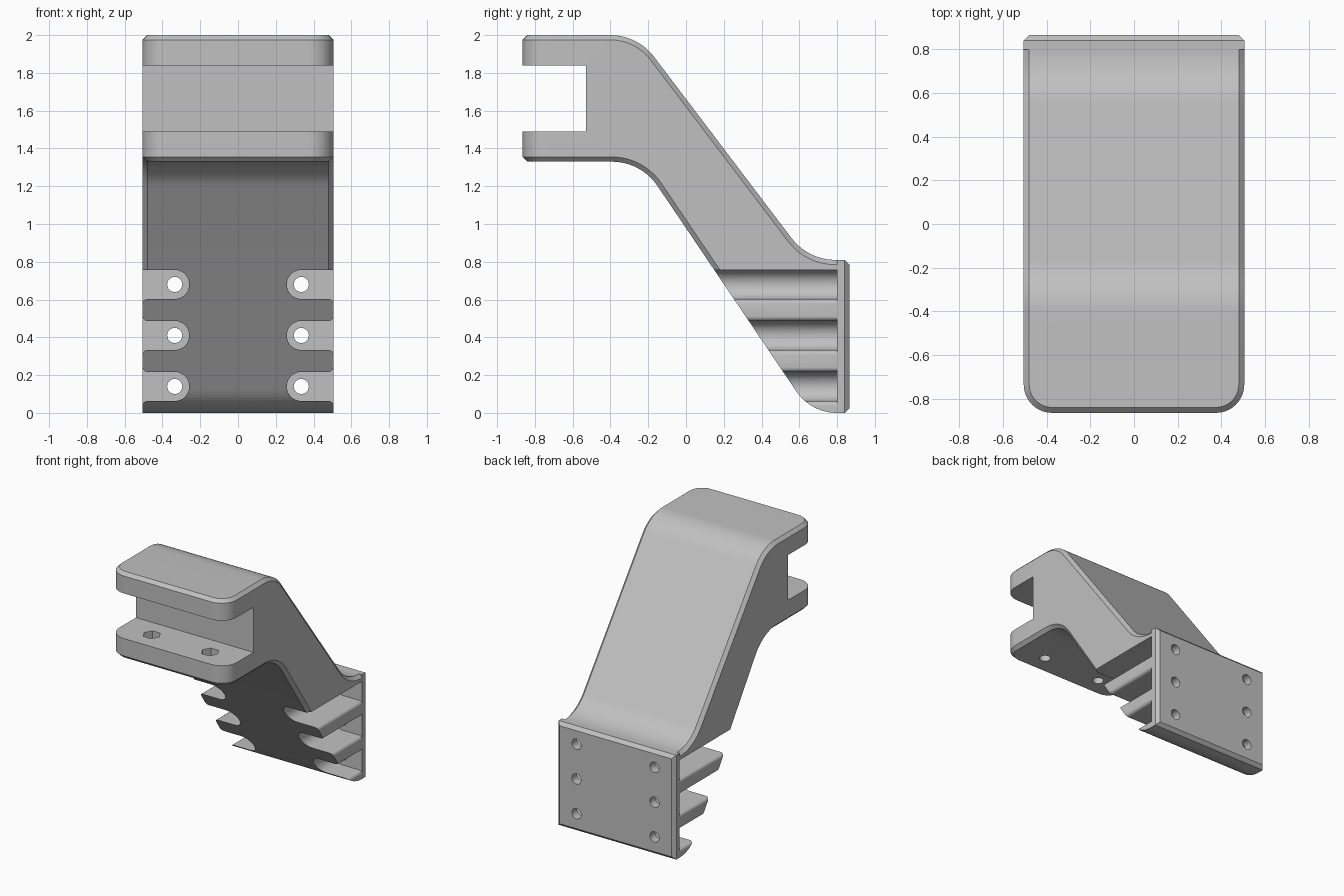
import bpy, bmesh, math
from mathutils import Vector

cube = bpy.data.objects.get("Cube")
if cube:
    bpy.data.objects.remove(cube, do_unlink=True)

W, D = 0.505, 0.865          # half width, half depth
PLATE_Y, PLATE_Z = 0.80, 0.81
SLOT_R, SLOT_X = 0.077, 0.335
SLOT_Z = (0.68, 0.41, 0.14)
SPLIT_Z = SLOT_Z[0] + SLOT_R  # upper arm ends here, ribbed foot begins
CHAMFER = 0.025

grey = bpy.data.materials.new("plain_grey")
grey.use_nodes = True
colour = (0.53, 0.53, 0.53, 1)
grey.diffuse_color = colour
grey.node_tree.nodes["Principled BSDF"].inputs["Base Color"].default_value = colour


def fillet(a, corner, b, t, n=12):
    """Arc tangent to both legs of a corner, t away from it."""
    a, c, b = Vector(a), Vector(corner), Vector(b)
    d1, d2 = (a - c).normalized(), (b - c).normalized()
    half = d1.angle(d2) / 2
    centre = c + (d1 + d2).normalized() * (t / math.cos(half))
    v1, v2 = c + d1 * t - centre, c + d2 * t - centre
    r = v1.length
    turn = math.atan2(v1.x * v2.y - v1.y * v2.x, v1.dot(v2))
    start = math.atan2(v1.y, v1.x)
    return [(centre.x + r * math.cos(start + turn * i / n),
             centre.y + r * math.sin(start + turn * i / n)) for i in range(n + 1)]


def prism(name, pts, w0, w1, place):
    """Extrude a 2D outline from w0 to w1; place maps (u, v, w) to xyz."""
    bm = bmesh.new()
    rings = [[bm.verts.new(place(u, v, w)) for u, v in pts] for w in (w0, w1)]
    n = len(pts)
    for ring in rings:
        bm.faces.new(ring)
    for i in range(n):
        j = (i + 1) % n
        bm.faces.new((rings[0][i], rings[0][j], rings[1][j], rings[1][i]))
    bmesh.ops.recalc_face_normals(bm, faces=bm.faces)
    mesh = bpy.data.meshes.new(name)
    bm.to_mesh(mesh)
    bm.free()
    mesh.materials.append(grey)
    obj = bpy.data.objects.new(name, mesh)
    bpy.context.collection.objects.link(obj)
    return obj


def bevel(obj, pick, offset, segments=1):
    bm = bmesh.new()
    bm.from_mesh(obj.data)
    bm.normal_update()
    edges = [e for e in bm.edges if pick(e)]
    bmesh.ops.bevel(bm, geom=edges, offset=offset, offset_type='OFFSET',
                    segments=segments, profile=0.5, affect='EDGES', clamp_overlap=False)
    bm.to_mesh(obj.data)
    bm.free()


def combine(obj, other, operation):
    other.hide_render = True
    mod = obj.modifiers.new("bool", 'BOOLEAN')
    mod.operation, mod.solver, mod.object = operation, 'EXACT', other
    bpy.context.view_layer.objects.active = obj
    bpy.ops.object.modifier_apply(modifier=mod.name)
    bpy.data.objects.remove(other, do_unlink=True)


def circle(cx, cy, r, n):
    return [(cx + r * math.cos(math.tau * i / n), cy + r * math.sin(math.tau * i / n))
            for i in range(n)]


def side(u, v, w):
    return (w, u, v)


def front(u, v, w):
    return (u, w, v)


def flat(u, v, w):
    return (u, v, w)


# Sloped arm with a forked front end
top_a, top_b = (-0.256, 2.0), (0.646, PLATE_Z)
low_a, low_b = (-0.238, 1.33), (0.661, 0.0)
k = (low_a[1] - SPLIT_Z) / low_a[1]
split = (low_a[0] + k * (low_b[0] - low_a[0]), SPLIT_Z)
outline = [(-D, 2.0)] + fillet((-D, 2.0), top_a, top_b, 0.145)
outline += fillet(top_a, top_b, (D, PLATE_Z), 0.145)
outline += [(PLATE_Y, PLATE_Z), (PLATE_Y, SPLIT_Z), split]
outline += fillet(low_b, low_a, (-D, 1.33), 0.155)
outline += [(-D, 1.33), (-D, 1.49), (-0.53, 1.49), (-0.53, 1.84), (-D, 1.84)]
bracket = prism("bracket", outline, -W, W, side)


def front_corner(e):
    a, b = (v.co for v in e.verts)
    return max(a.y, b.y) < -D + 0.001 and abs(a.z - b.z) > 0.05


def outer_rim(e):
    a, b = (v.co for v in e.verts)
    steep = sorted(abs(f.normal.z) for f in e.link_faces)
    in_fork = max(a.y, b.y) < -0.5 and 1.4 < a.z < 1.9
    at_foot = max(a.z, b.z) < SPLIT_Z + 0.001
    at_back = min(a.y, b.y) > PLATE_Y - 0.001
    return steep[0] < 0.01 and steep[1] > 0.3 and not (in_fork or at_foot or at_back)


bevel(bracket, front_corner, 0.13, 10)
bevel(bracket, outer_rim, CHAMFER)

# Foot below the arm
foot_outline = [split, (PLATE_Y, SPLIT_Z), (PLATE_Y, 0.0)]
foot_outline += fillet((PLATE_Y, 0.0), low_b, low_a, 0.138)
combine(bracket, prism("foot", foot_outline, -W, W, side), 'UNION')

# Mounting plate with chamfered back edges
plate = prism("back_plate", [(PLATE_Y, 0), (D, 0), (D, PLATE_Z), (PLATE_Y, PLATE_Z)],
              -W, W, side)
bevel(plate, lambda e: all(v.co.y > D - 0.001 for v in e.verts), CHAMFER)
combine(bracket, plate, 'UNION')

# Side slots with rounded mouths, and a screw hole in each
for s in (-1, 1):
    for z in SLOT_Z:
        pts = [(SLOT_X + SLOT_R * math.cos(t), SLOT_R * math.sin(t))
               for t in (math.pi * (0.5 + i / 16) for i in range(17))]
        mouth = [(W - CHAMFER * (1 - math.sin(t)), SLOT_R + CHAMFER * (1 - math.cos(t)))
                 for t in (math.pi * i / 8 for i in range(5))] + [(0.6, SLOT_R + CHAMFER)]
        pts += [(x, -h) for x, h in mouth]
        if z == SLOT_Z[0]:
            pts += [(0.6, SLOT_R)]
        else:
            pts += reversed(mouth)
        pts = [(s * x, z + h) for x, h in pts]
        combine(bracket, prism("slot_cutter", pts, -0.1, PLATE_Y, front), 'DIFFERENCE')
        combine(bracket, prism("screw_cutter", circle(s * SLOT_X, z, 0.04, 24), 0.7, 1, front),
                'DIFFERENCE')

# Bolt holes with hexagonal nut pockets in the lower fork
for x in (-0.25, 0.25):
    combine(bracket, prism("bolt_cutter", circle(x, -0.70, 0.04, 24), 1.2, 1.6, flat),
            'DIFFERENCE')
    combine(bracket, prism("nut_cutter", circle(x, -0.70, 0.065, 6), 1.42, 1.6, flat),
            'DIFFERENCE')

# Smooth the rounded areas, keep edges sharp
bpy.ops.object.select_all(action='DESELECT')
bracket.select_set(True)
bpy.context.view_layer.objects.active = bracket
bpy.ops.object.shade_smooth_by_angle(angle=math.radians(25))
